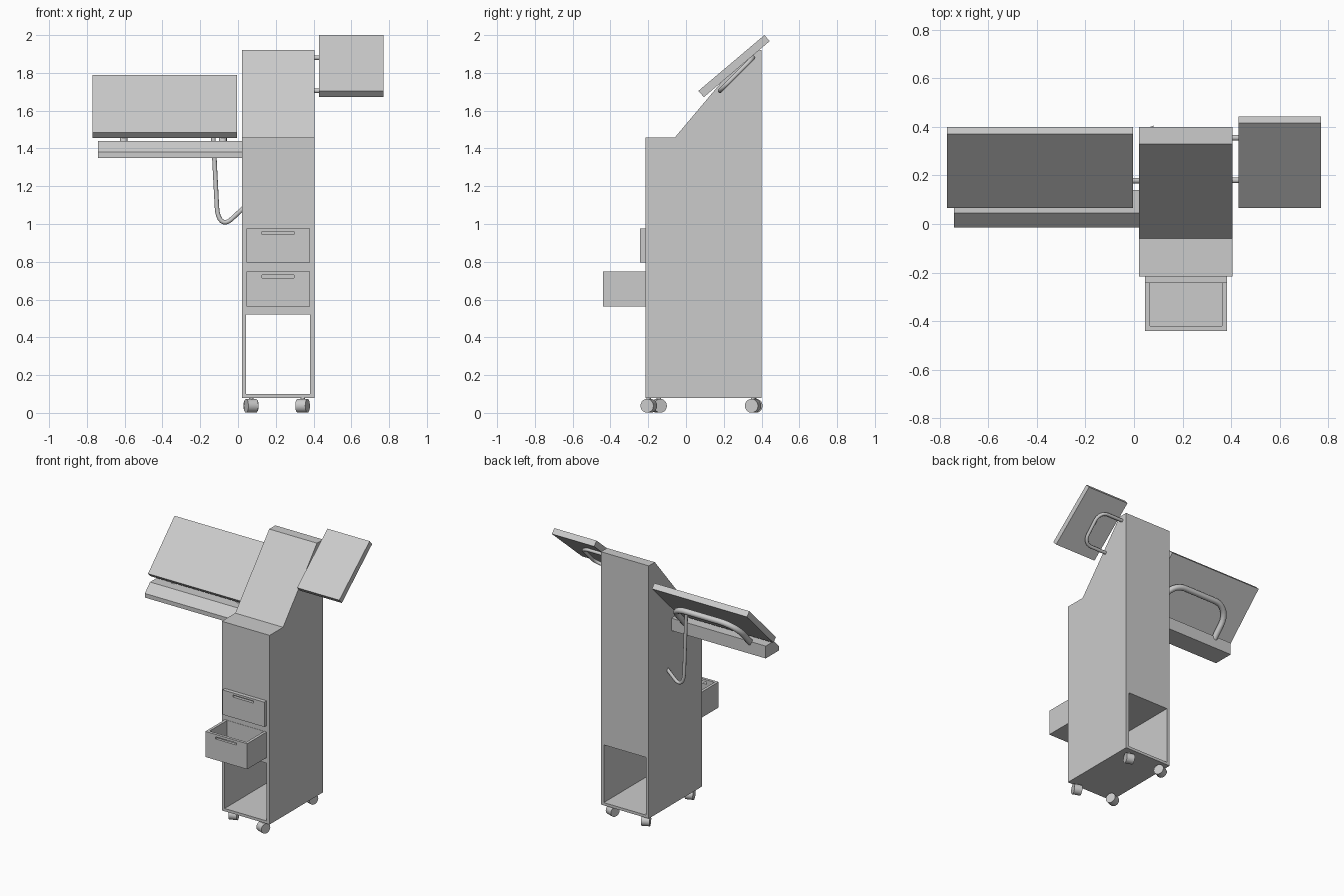
import bpy, bmesh, math
from mathutils import Vector, Matrix

if "Cube" in bpy.data.objects:
    bpy.data.objects.remove(bpy.data.objects["Cube"])


def make(name, bm):
    bmesh.ops.recalc_face_normals(bm, faces=bm.faces)
    me = bpy.data.meshes.new(name)
    bm.to_mesh(me)
    bm.free()
    ob = bpy.data.objects.new(name, me)
    bpy.context.collection.objects.link(ob)
    return ob


def activate(ob):
    bpy.ops.object.select_all(action='DESELECT')
    ob.select_set(True)
    bpy.context.view_layer.objects.active = ob


def extrude_x(name, profile, x0, x1):
    """Extrude a (y, z) profile along x."""
    bm = bmesh.new()
    f = bm.faces.new([bm.verts.new((x0, y, z)) for y, z in profile])
    r = bmesh.ops.extrude_face_region(bm, geom=[f])
    vs = [v for v in r['geom'] if isinstance(v, bmesh.types.BMVert)]
    bmesh.ops.translate(bm, verts=vs, vec=(x1 - x0, 0, 0))
    return make(name, bm)


def box(name, x0, x1, y0, y1, z0, z1):
    return extrude_x(name, [(y0, z0), (y1, z0), (y1, z1), (y0, z1)], x0, x1)


def cut(ob, *bounds):
    """Subtract a box from an object."""
    cutter = box("cutter", *bounds)
    cutter.hide_render = True
    m = ob.modifiers.new("cut", 'BOOLEAN')
    m.operation, m.solver, m.object = 'DIFFERENCE', 'EXACT', cutter
    activate(ob)
    bpy.ops.object.modifier_apply(modifier=m.name)
    bpy.data.objects.remove(cutter)


def tube(name, pts, radius, fillet):
    """Round tube along a path with filleted corners."""
    pts = [Vector(p) for p in pts]
    path = [pts[0]]
    for a, b, c in zip(pts, pts[1:], pts[2:]):
        s = b + (a - b).normalized() * min(fillet, (a - b).length * .5)
        e = b + (c - b).normalized() * min(fillet, (c - b).length * .5)
        for i in range(9):
            t = i / 8
            w = 0.75  # rational weight gives a nearly circular bend
            k0, k1, k2 = (1 - t) ** 2, 2 * w * t * (1 - t), t * t
            path.append((s * k0 + b * k1 + e * k2) / (k0 + k1 + k2))
    path.append(pts[-1])
    cu = bpy.data.curves.new(name, 'CURVE')
    cu.dimensions = '3D'
    cu.bevel_depth, cu.bevel_resolution, cu.use_fill_caps = radius, 4, True
    sp = cu.splines.new('POLY')
    sp.points.add(len(path) - 1)
    for p, v in zip(sp.points, path):
        p.co = (*v, 1)
    ob = bpy.data.objects.new(name, cu)
    bpy.context.collection.objects.link(ob)
    activate(ob)
    bpy.ops.object.convert(target='MESH')
    bpy.ops.object.shade_smooth_by_angle(angle=math.radians(40))


# Cabinet with sloped top and a lower bay open front to back
cabinet = extrude_x("cabinet", [(-.215, .08), (.40, .08), (.40, 1.92), (.33, 1.92),
                                (-.06, 1.457), (-.215, 1.457)], .02, .405)
cut(cabinet, .043, .382, -.5, .6, .10, .52)

# Closed upper drawer and pulled-out lower drawer, each with a grip slot
upper = box("upper_drawer_front", .045, .382, -.243, -.215, .795, .975)
cut(upper, .128, .297, -.3, -.222, .945, .96)
lower = box("lower_drawer", .045, .382, -.44, -.213, .562, .748)
cut(lower, .065, .362, -.42, -.217, .58, .9)
cut(lower, .128, .297, -.5, -.41, .715, .73)

# Casters swivelled at different angles
for name, x, y, ang in (("front_left", .069, -.145, 20), ("front_right", .342, -.197, -20),
                        ("rear_left", .069, .36, 25), ("rear_right", .342, .355, -18)):
    bm = bmesh.new()
    m = (Matrix.Translation((x, y, .0375)) @ Matrix.Rotation(math.radians(ang), 4, 'Z')
         @ Matrix.Rotation(math.pi / 2, 4, 'Y'))
    bmesh.ops.create_cone(bm, cap_ends=True, segments=20, radius1=.0365, radius2=.0365,
                          depth=.056, matrix=m)
    bmesh.ops.create_cone(bm, cap_ends=True, segments=12, radius1=.012, radius2=.012,
                          depth=.03, matrix=Matrix.Translation((x, y, .068)))
    activate(make(name + "_caster", bm))
    bpy.ops.object.shade_smooth_by_angle(angle=math.radians(40))

# Large tilted left screen, small tilted right screen
extrude_x("left_screen", [(.065, 1.485), (.095, 1.455), (.40, 1.76), (.37, 1.79)], -.77, -.005)
extrude_x("right_screen", [(.065, 1.704), (.095, 1.672), (.443, 1.968), (.415, 2.0)], .43, .77)

# Shelf with bevelled front under the left screen
extrude_x("shelf", [(-.015, 1.35), (.14, 1.35), (.14, 1.44), (.045, 1.44), (-.015, 1.38)],
          -.74, .03)

# Bent tube supports and the hanging cable
tube("left_screen_bracket", [(-.08, .10, 1.40), (-.08, .29, 1.605),
                             (-.605, .29, 1.605), (-.605, .10, 1.40)], .021, .13)
tube("right_screen_bracket", [(.39, .18, 1.705), (.60, .18, 1.705),
                              (.60, .355, 1.88), (.39, .355, 1.88)], .012, .07)
tube("cable", [(-.135, .19, 1.54), (-.105, .178, .96), (.035, .178, 1.09)], .012, .13)
